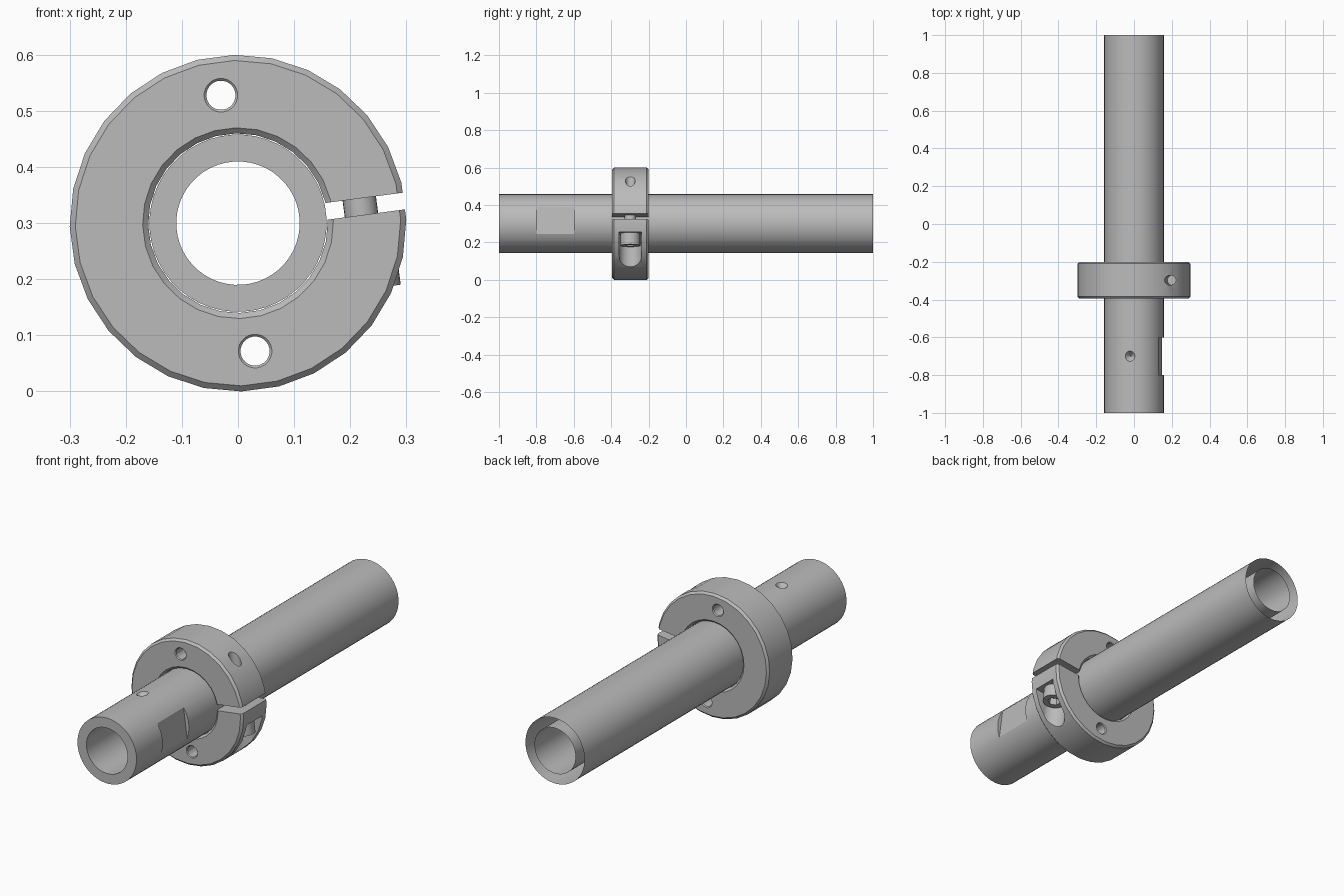
import bpy, bmesh, math
from mathutils import Matrix, Vector

cube = bpy.data.objects.get("Cube")
if cube:
    bpy.data.objects.remove(cube, do_unlink=True)

steel = bpy.data.materials.new("steel_grey")
steel.use_nodes = True
GREY = (0.5, 0.5, 0.5, 1)
steel.diffuse_color = GREY
steel.node_tree.nodes["Principled BSDF"].inputs["Base Color"].default_value = GREY

AXIS_Z = 0.30                 # height of the shaft centre
TILT = math.radians(-7.6)     # whole assembly is turned about the shaft
COLLAR_Y, HALF = -0.2975, 0.0975
SCREW_X = 0.22


def to_object(bm, name):
    bmesh.ops.recalc_face_normals(bm, faces=bm.faces)
    mesh = bpy.data.meshes.new(name)
    bm.to_mesh(mesh)
    bm.free()
    mesh.materials.append(steel)
    obj = bpy.data.objects.new(name, mesh)
    bpy.context.collection.objects.link(obj)
    return obj


def lathe(name, profile, sides):
    """Spin a closed (radius, y) profile about the y axis."""
    bm = bmesh.new()
    rings = []
    for i in range(sides):
        a = math.tau * (i + 0.5) / sides
        rings.append([bm.verts.new((r * math.cos(a), y, r * math.sin(a))) for r, y in profile])
    n = len(profile)
    for i in range(sides):
        p, q = rings[i], rings[(i + 1) % sides]
        for j in range(n):
            k = (j + 1) % n
            bm.faces.new((p[j], p[k], q[k], q[j]))
    return to_object(bm, name)


def rod(name, start, end, r1, r2=None, sides=24):
    """Cylinder or cone between two points."""
    start, end = Vector(start), Vector(end)
    d = end - start
    turn = d.to_track_quat('Z', 'Y').to_matrix().to_4x4()
    bm = bmesh.new()
    bmesh.ops.create_cone(bm, cap_ends=True, segments=sides, radius1=r1,
                          radius2=r1 if r2 is None else r2, depth=d.length,
                          matrix=Matrix.Translation((start + end) / 2) @ turn)
    return to_object(bm, name)


def box(name, low, high):
    low, high = Vector(low), Vector(high)
    bm = bmesh.new()
    bmesh.ops.create_cube(bm, size=1, matrix=Matrix.Translation((low + high) / 2)
                          @ Matrix.Diagonal((*(high - low), 1)))
    return to_object(bm, name)


def cut(obj, *cutters):
    for c in cutters:
        mod = obj.modifiers.new("cut", 'BOOLEAN')
        mod.operation, mod.solver, mod.object = 'DIFFERENCE', 'EXACT', c
        bpy.context.view_layer.objects.active = obj
        bpy.ops.object.modifier_apply(modifier=mod.name)
        bpy.data.objects.remove(c, do_unlink=True)


# Hollow shaft with a drive flat and a drilled dimple
shaft = lathe("shaft_tube", [(0.158, -1), (0.158, 1), (0.11, 1), (0.11, -1)], 48)
cut(shaft,
    box("flat_cutter", (0.14, -0.8, -0.2), (0.3, -0.6, 0.2)),
    rod("dimple_cutter", (0, -0.7, 0.126), (0, -0.7, 0.166), 0.002, 0.034))

# The rear end of the shaft is open between bore and outer wall
bm = bmesh.new()
bm.from_mesh(shaft.data)
rear = [f for f in bm.faces if all(v.co.y > 0.99 for v in f.verts)]
bmesh.ops.delete(bm, geom=rear, context='FACES')
bm.to_mesh(shaft.data)
bm.free()

# Split clamp collar with chamfered rims
F, B, C = COLLAR_Y - HALF, COLLAR_Y + HALF, 0.01
collar = lathe("clamp_collar", [(0.17, F), (0.29, F), (0.30, F + C), (0.30, B - C),
                                (0.29, B), (0.17, B), (0.16, B - C), (0.16, F + C)], 28)
cut(collar, box("slit_cutter", (0.08, -1, -0.015), (0.4, 0.5, 0.015)))

# Two countersunk axial holes
for s in (-0.23, 0.23):
    cut(collar, rod("hole_cutter", (0, F - 0.1, s), (0, B + 0.1, s), 0.026))
    for y, out in ((F, -1), (B, 1)):
        cut(collar, rod("countersink_cutter", (0, y - out * 0.006, s),
                        (0, y + out * 0.006, s), 0.024, 0.036))

# Tapped hole above the slit, head pocket below it
cut(collar,
    rod("tapped_cutter", (SCREW_X, COLLAR_Y, 0.05), (SCREW_X, COLLAR_Y, 0.4), 0.026),
    rod("pocket_cutter", (SCREW_X, COLLAR_Y, -0.083), (SCREW_X, COLLAR_Y, -0.4), 0.06),
    box("pocket_side_cutter", (SCREW_X, COLLAR_Y - 0.0599, -0.4),
        (0.4, COLLAR_Y + 0.0599, -0.083)))

# Clamp screw with a hex socket
screw = rod("clamp_screw_shank", (SCREW_X, COLLAR_Y, -0.09), (SCREW_X, COLLAR_Y, 0.12), 0.03)
head = rod("clamp_screw_head", (SCREW_X, COLLAR_Y, -0.147), (SCREW_X, COLLAR_Y, -0.083), 0.053)
cut(head, rod("socket_cutter", (SCREW_X, COLLAR_Y, -0.2),
              (SCREW_X, COLLAR_Y, -0.112), 0.03, sides=6))

# Turn and lift everything, then shade
place = Matrix.Translation((0, 0, AXIS_Z)) @ Matrix.Rotation(TILT, 4, 'Y')
for obj in (shaft, collar, screw, head):
    obj.data.transform(place)
    bpy.ops.object.select_all(action='DESELECT')
    obj.select_set(True)
    bpy.context.view_layer.objects.active = obj
    bpy.ops.object.shade_smooth_by_angle(angle=math.radians(30))
